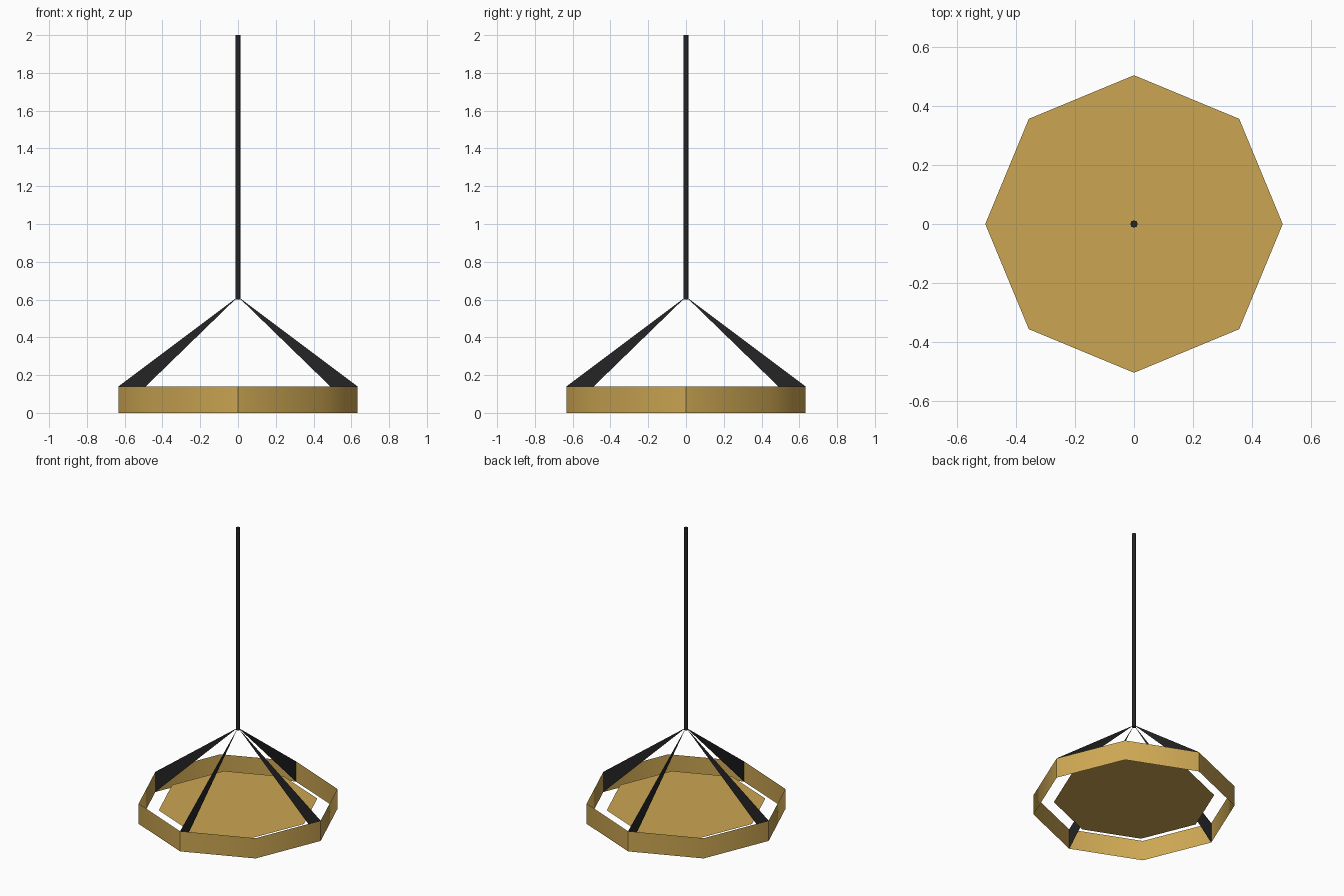
import bpy
import bmesh
from math import cos, sin, pi

if "Cube" in bpy.data.objects:
    bpy.data.objects.remove(bpy.data.objects["Cube"])

RING_R, RING_H = 0.633, 0.14
PLATE_R, PLATE_Z = 0.505, 0.083
APEX_Z = 0.615


def material(name, color):
    m = bpy.data.materials.new(name)
    m.diffuse_color = (*color, 1)
    m.use_nodes = True
    m.node_tree.nodes["Principled BSDF"].inputs["Base Color"].default_value = m.diffuse_color
    return m


brass = material("brass", (0.60, 0.38, 0.085))
black = material("black_metal", (0.018, 0.018, 0.018))


def circle(bm, radius, z, n=8):
    return [bm.verts.new((radius * cos(2 * pi * i / n), radius * sin(2 * pi * i / n), z))
            for i in range(n)]


def finish(bm, name, mat):
    me = bpy.data.meshes.new(name)
    bm.to_mesh(me)
    bm.free()
    me.materials.append(mat)
    ob = bpy.data.objects.new(name, me)
    bpy.context.collection.objects.link(ob)
    return ob


# open octagonal band, smooth between the arms and creased where they attach
bm = bmesh.new()
low, high = circle(bm, RING_R, 0), circle(bm, RING_R, RING_H)
for i in range(8):
    j = (i + 1) % 8
    bm.faces.new((low[i], low[j], high[j], high[i])).smooth = True
for i in range(0, 8, 2):
    bm.edges.get((low[i], high[i])).smooth = False
finish(bm, "shade_ring", brass)

# flat octagonal diffuser inside the band
bm = bmesh.new()
bm.faces.new(circle(bm, PLATE_R, PLATE_Z))
finish(bm, "diffuser_plate", brass)

# four flat triangular arms from the rod to the band corners
for k, side in enumerate(("right", "back", "left", "front")):
    x, y = RING_R * cos(k * pi / 2), RING_R * sin(k * pi / 2)
    bm = bmesh.new()
    bm.faces.new([bm.verts.new(p) for p in ((x, y, 0), (x, y, RING_H), (0, 0, APEX_Z))])
    finish(bm, side + "_arm", black)

# hanging rod
bpy.ops.mesh.primitive_cylinder_add(vertices=8, radius=0.0127, depth=1.4, location=(0, 0, 1.3))
rod = bpy.context.object
rod.name = "hanging_rod"
rod.data.materials.append(black)
bpy.ops.object.shade_smooth_by_angle(angle=pi / 3)
